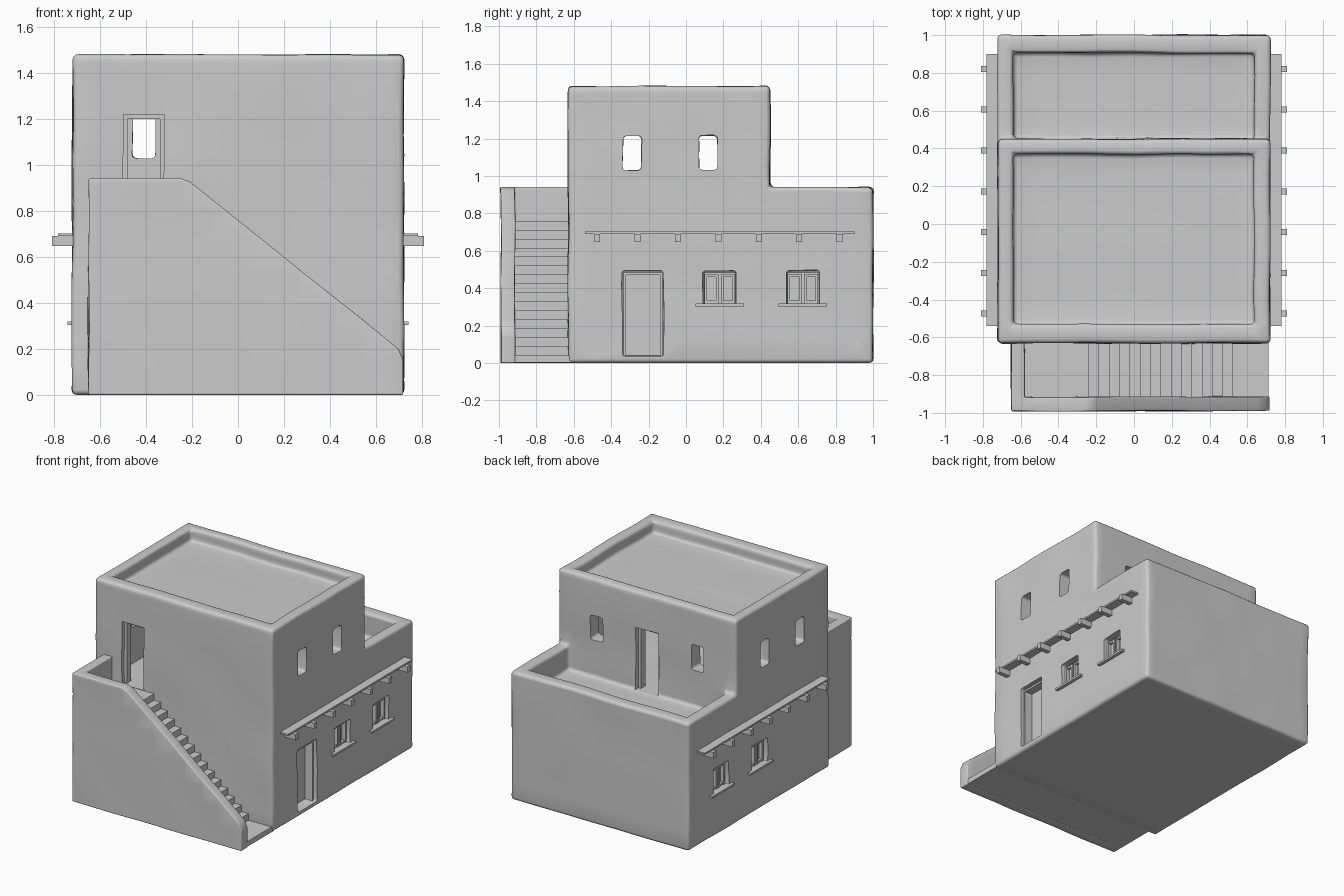
import bpy, bmesh
from mathutils import Vector, noise

cube = bpy.data.objects.get("Cube")
if cube:
    bpy.data.objects.remove(cube, do_unlink=True)

# One plaster colour for the whole building
plaster = bpy.data.materials.new("grey_plaster")
plaster.use_nodes = True
colour = (0.6, 0.6, 0.6, 1)
plaster.diffuse_color = colour
plaster.node_tree.nodes["Principled BSDF"].inputs["Base Color"].default_value = colour


def make_object(name, bm):
    bmesh.ops.recalc_face_normals(bm, faces=bm.faces)
    mesh = bpy.data.meshes.new(name)
    bm.to_mesh(mesh)
    bm.free()
    mesh.materials.append(plaster)
    obj = bpy.data.objects.new(name, mesh)
    bpy.context.collection.objects.link(obj)
    return obj


def box(name, x, y, z, round_off=0.0):
    """Box from (low, high) ranges, optionally with rounded edges."""
    bm = bmesh.new()
    bmesh.ops.create_cube(bm, size=1)
    for v in bm.verts:
        v.co = [r[0] if c < 0 else r[1] for c, r in zip(v.co, (x, y, z))]
    if round_off:
        bmesh.ops.bevel(bm, geom=bm.edges[:], offset=round_off, segments=3,
                        profile=0.5, affect='EDGES')
    return make_object(name, bm)


def extrude(name, points, axis, low, high):
    """Extrude a 2D profile along x (profile is y,z) or y (profile is x,z)."""
    bm = bmesh.new()
    verts = [bm.verts.new((low, a, b) if axis == 'x' else (a, low, b)) for a, b in points]
    face = bm.faces.new(verts)
    moved = bmesh.ops.extrude_face_region(bm, geom=[face])["geom"]
    shift = Vector((high - low, 0, 0)) if axis == 'x' else Vector((0, high - low, 0))
    bmesh.ops.translate(bm, vec=shift, verts=[g for g in moved if isinstance(g, bmesh.types.BMVert)])
    return make_object(name, bm)


def apply(obj, kind, **settings):
    bpy.ops.object.select_all(action='DESELECT')
    bpy.context.view_layer.objects.active = obj
    obj.select_set(True)
    mod = obj.modifiers.new(kind.lower(), kind)
    for key, value in settings.items():
        setattr(mod, key, value)
    bpy.ops.object.modifier_apply(modifier=mod.name)


def combine(obj, other, operation='DIFFERENCE'):
    apply(obj, 'BOOLEAN', operation=operation, solver='EXACT', object=other)
    bpy.data.objects.remove(other, do_unlink=True)


def cut(obj, x, y, z, round_off=0.0):
    combine(obj, box("cutter", x, y, z, round_off))


def soften(obj, width):
    apply(obj, 'BEVEL', width=width, segments=3, limit_method='ANGLE', angle_limit=0.6)


def hand_shape(obj, amount):
    """Slice the walls up and sway them gently, as hand-laid plaster."""
    bm = bmesh.new()
    bm.from_mesh(obj.data)
    for axis in range(3):
        normal = [float(axis == i) for i in range(3)]
        for step in range(-7, 12):
            bmesh.ops.bisect_plane(bm, geom=bm.verts[:] + bm.edges[:] + bm.faces[:],
                                   plane_co=[step * 0.13 + 0.007] * 3, plane_no=normal)
    for v in bm.verts:
        sway = noise.noise_vector(v.co * 3.5) * amount
        v.co.x += sway.x
        v.co.y += sway.y
        if v.co.z > 0.1:
            v.co.z += sway.z * 0.6
    bm.to_mesh(obj.data)
    bm.free()
    bpy.ops.object.select_all(action='DESELECT')
    bpy.context.view_layer.objects.active = obj
    obj.select_set(True)
    bpy.ops.object.shade_smooth_by_angle(angle=0.6)


FLOOR = 0.76

# House body: stepped side profile, sunken roof and terrace
body = extrude("house_walls", [(-0.63, 0), (1, 0), (1, 0.94), (0.45, 0.94), (0.45, 1.48), (-0.63, 1.48)],
               'x', -0.72, 0.72)
cut(body, (-0.64, 0.635), (-0.53, 0.37), (1.39, 1.6))
cut(body, (-0.635, 0.635), (0.45, 0.905), (FLOOR, 1.1))
soften(body, 0.022)

# Upper room with its windows and two doorways
cut(body, (-0.62, 0.62), (-0.53, 0.35), (FLOOR + 0.003, 1.32))
for y in (-0.29, 0.12):
    cut(body, (-0.9, 0.9), (y - 0.05, y + 0.05), (1.03, 1.215), 0.018)
for x in (-0.41, 0.41):
    cut(body, (x - 0.05, x + 0.05), (0.2, 0.6), (1.03, 1.215), 0.018)
cut(body, (-0.5, -0.32), (-0.8, -0.4), (FLOOR + 0.003, 1.22))
cut(body, (-0.09, 0.09), (0.25, 0.6), (FLOOR + 0.003, 1.22))

# Ground floor door and window recesses
cut(body, (0.62, 0.9), (-0.34, -0.12), (0.035, 0.495), 0.015)
for side in (-1, 1):
    for y in (0.18, 0.625):
        cut(body, sorted((side * 0.65, side * 0.9)), (y - 0.09, y + 0.09), (0.31, 0.495), 0.015)
hand_shape(body, 0.008)

# Ground floor door leaf and frame
box("front_door_leaf", (0.61, 0.64), (-0.33, -0.13), (0.04, 0.48))
for y in (-0.335, -0.14):
    box("front_door_jamb", (0.62, 0.7), (y, y + 0.015), (0.04, 0.48))
box("front_door_lintel", (0.62, 0.7), (-0.335, -0.125), (0.47, 0.485))


# Frames of the upper doorways
def door_frame(name, x_low, x_high, y_low, y_high):
    for x in (x_low, x_high - 0.022):
        box(name + "_jamb", (x, x + 0.022), (y_low, y_high), (FLOOR, 1.205))
    box(name + "_lintel", (x_low, x_high), (y_low, y_high), (1.2, 1.222))


door_frame("landing_door", -0.502, -0.318, -0.6, -0.55)
door_frame("terrace_door", -0.092, 0.092, 0.37, 0.42)


def side_box(name, side, x, y, z):
    return box(name, sorted((side * x[0], side * x[1])), y, z)


for side in (-1, 1):
    # Double casement windows with sills
    for y in (0.18, 0.625):
        side_box("window_pane", side, (0.64, 0.67), (y - 0.085, y + 0.085), (0.315, 0.485))
        side_box("window_sill", side, (0.64, 0.742), (y - 0.13, y + 0.13), (0.303, 0.318))
        for low in (y - 0.082, y + 0.006):
            high = low + 0.076
            for a in (low, high - 0.014):
                side_box("sash_stile", side, (0.66, 0.695), (a, a + 0.014), (0.318, 0.475))
            for b in (0.318, 0.46):
                side_box("sash_rail", side, (0.66, 0.69), (low, high), (b, b + 0.015))
    # Awning board carried on projecting beams
    side_box("awning_board", side, (0.7, 0.782), (-0.54, 0.9), (0.69, 0.702))
    for i in range(7):
        y = -0.475 + i * 0.216
        side_box("roof_beam", side, (0.65, 0.81), (y - 0.016, y + 0.016), (0.647, 0.69))

# Sloping stair wall joined to the landing wall
stair_wall = extrude("stair_wall", [(-0.65, 0), (0.72, 0), (0.72, 0.15), (0.7, 0.2), (-0.21, 0.925),
                                    (-0.25, 0.94), (-0.65, 0.94)], 'y', -0.99, -0.915)
combine(stair_wall, box("landing_wall", (-0.65, -0.58), (-0.95, -0.6), (0, 0.94)), 'UNION')
soften(stair_wall, 0.018)
hand_shape(stair_wall, 0.006)

# Landing, steps and bottom paving in one profile
STEPS = 15
rise, run = (FLOOR - 0.04) / STEPS, 0.82 / STEPS
profile = [(-0.62, 0.002), (-0.62, FLOOR)]
for i in range(STEPS):
    x = -0.24 + i * run
    profile += [(x, FLOOR - i * rise), (x, FLOOR - (i + 1) * rise)]
profile += [(0.712, 0.04), (0.712, 0.002)]
extrude("stairs", profile, 'y', -0.94, -0.6)
